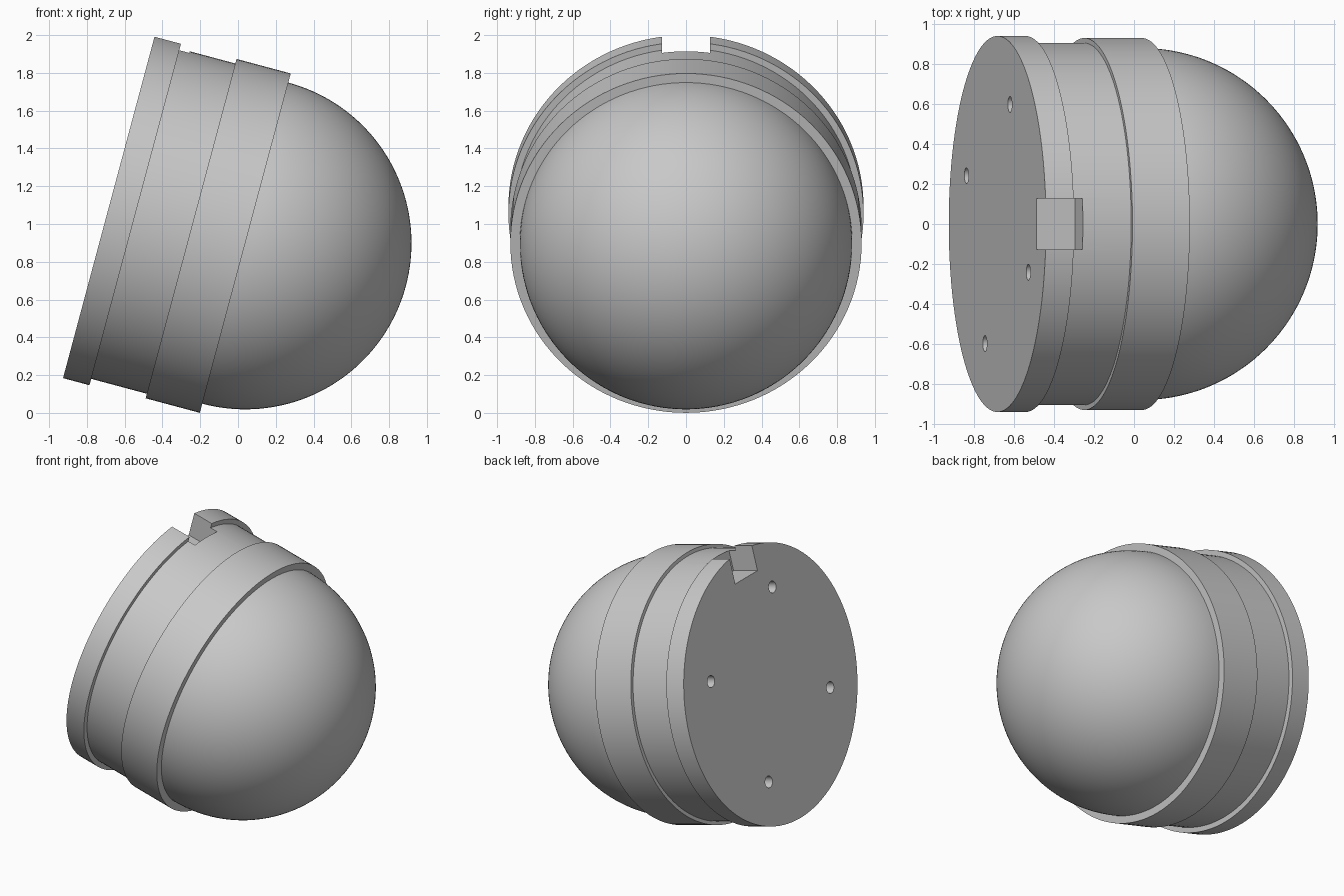
import bpy, bmesh
from math import sin, cos, pi, radians
from mathutils import Matrix, Vector

cube = bpy.data.objects.get("Cube")
if cube:
    bpy.data.objects.remove(cube, do_unlink=True)

TILT = radians(15)
SEGMENTS = 128
FLANGE_R, NECK_R, COLLAR_R, DOME_R = 0.94, 0.905, 0.93, 0.88
FLANGE_END, COLLAR_START, COLLAR_END = 0.145, 0.45, 0.747

# Frame of the housing: local z runs along the tilted axis, local x is its upward side
up = Vector((sin(TILT), 0, cos(TILT)))
axis = Vector((cos(TILT), 0, -sin(TILT)))
frame = Matrix((up, axis.cross(up), axis)).transposed().to_4x4()
frame.translation = (-0.683, 0, 1.092)

grey = bpy.data.materials.new("plain grey")
grey.use_nodes = True
grey.diffuse_color = (0.58, 0.58, 0.58, 1)
grey.node_tree.nodes["Principled BSDF"].inputs["Base Color"].default_value = grey.diffuse_color


def add_object(name, bm):
    bmesh.ops.recalc_face_normals(bm, faces=bm.faces)
    mesh = bpy.data.meshes.new(name)
    bm.to_mesh(mesh)
    bm.free()
    mesh.materials.append(grey)
    mesh.transform(frame)
    obj = bpy.data.objects.new(name, mesh)
    bpy.context.collection.objects.link(obj)
    return obj


def cut(target, cutter):
    cutter.hide_render = True
    mod = target.modifiers.new("cut", 'BOOLEAN')
    mod.operation = 'DIFFERENCE'
    mod.solver = 'EXACT'
    mod.object = cutter
    bpy.context.view_layer.objects.active = target
    bpy.ops.object.modifier_apply(modifier=mod.name)
    bpy.data.objects.remove(cutter, do_unlink=True)


# Housing: back disc, flange, neck, collar and dome as one turned profile
profile = [(0, 0), (FLANGE_R, 0), (FLANGE_R, FLANGE_END), (NECK_R, FLANGE_END),
           (NECK_R, COLLAR_START), (COLLAR_R, COLLAR_START), (COLLAR_R, COLLAR_END)]
STEPS = 40
for i in range(STEPS):
    t = pi / 2 * i / STEPS
    profile.append((DOME_R * cos(t), COLLAR_END + DOME_R * sin(t)))
profile.append((0, COLLAR_END + DOME_R))

bm = bmesh.new()
verts = [bm.verts.new((r, 0, z)) for r, z in profile]
edges = [bm.edges.new(pair) for pair in zip(verts, verts[1:])]
bmesh.ops.spin(bm, geom=verts + edges, cent=(0, 0, 0), axis=(0, 0, 1),
               angle=2 * pi, steps=SEGMENTS, use_merge=True)
bmesh.ops.remove_doubles(bm, verts=bm.verts, dist=0.0005)
housing = add_object("domed_housing", bm)

# Square notch through the top of the flange
bm = bmesh.new()
bmesh.ops.create_cube(bm, size=1, matrix=Matrix.Translation((0.955, 0, 0.05))
                      @ Matrix.Diagonal((0.4, 0.256, 0.3, 1)))
cut(housing, add_object("notch_cutter", bm))

# Four screw holes in the back disc
bm = bmesh.new()
for i in range(4):
    a = radians(-68) + i * pi / 2
    place = Matrix.Translation((0.645 * cos(a), 0.645 * sin(a), 0.05))
    bmesh.ops.create_cone(bm, cap_ends=True, segments=32, radius1=0.04,
                          radius2=0.04, depth=0.2, matrix=place)
cut(housing, add_object("hole_cutter", bm))

# Smooth turned surfaces with crisp rims
bpy.ops.object.select_all(action='DESELECT')
housing.select_set(True)
bpy.context.view_layer.objects.active = housing
bpy.ops.object.shade_smooth_by_angle(angle=radians(30))
